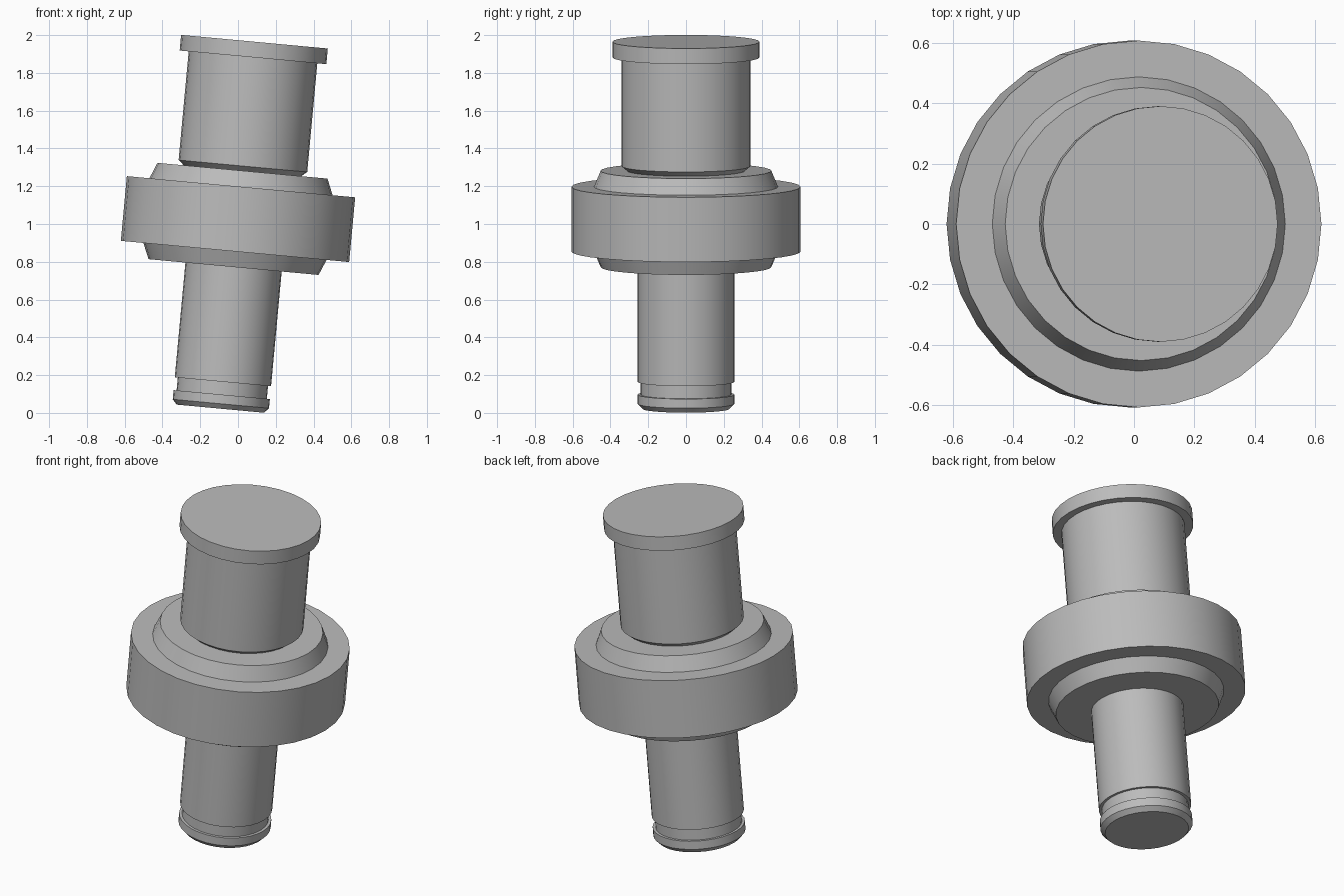
import bpy, bmesh
from math import cos, sin, pi, radians
from mathutils import Matrix, Vector

if "Cube" in bpy.data.objects:
    bpy.data.objects.remove(bpy.data.objects["Cube"], do_unlink=True)

SIDES = 32
TILT = Matrix.Translation((0, 0, 1.026)) @ Matrix.Rotation(radians(5.3), 4, 'Y')

steel = bpy.data.materials.new("plain_grey")
steel.use_nodes = True
GREY = (0.5, 0.5, 0.5, 1)
steel.diffuse_color = GREY
steel.node_tree.nodes["Principled BSDF"].inputs["Base Color"].default_value = GREY


def turned(name, profile):
    """Lathe a (radius, height) profile, bottom to top, and cap both ends."""
    bm = bmesh.new()
    rings = [[bm.verts.new(Vector((r * cos(2 * pi * i / SIDES), r * sin(2 * pi * i / SIDES), h)))
              for i in range(SIDES)] for r, h in profile]
    for low, high in zip(rings, rings[1:]):
        for i in range(SIDES):
            j = (i + 1) % SIDES
            bm.faces.new((low[i], low[j], high[j], high[i]))
    bm.faces.new(rings[0][::-1])
    bm.faces.new(rings[-1])
    mesh = bpy.data.meshes.new(name)
    bm.to_mesh(mesh)
    bm.free()
    mesh.materials.append(steel)
    obj = bpy.data.objects.new(name, mesh)
    bpy.context.collection.objects.link(obj)
    obj.matrix_world = TILT
    bpy.ops.object.select_all(action='DESELECT')
    obj.select_set(True)
    bpy.context.view_layer.objects.active = obj
    bpy.ops.object.shade_smooth_by_angle(angle=radians(20))


# Lower shaft with retaining groove and chamfered tip
turned("lower_shaft", [(0.232, -1.008), (0.256, -0.982), (0.256, -0.933), (0.24, -0.933),
                       (0.24, -0.865), (0.256, -0.865), (0.256, -0.254)])

# Wide collar with a bevelled hub on each side
turned("collar", [(0.452, -0.255), (0.487, -0.172), (0.607, -0.172),
                  (0.607, 0.172), (0.487, 0.172), (0.452, 0.257)])

# Upper post with chamfered foot and flanged head
turned("upper_post", [(0.312, 0.257), (0.342, 0.282), (0.342, 0.86),
                      (0.39, 0.86), (0.39, 0.943)])
